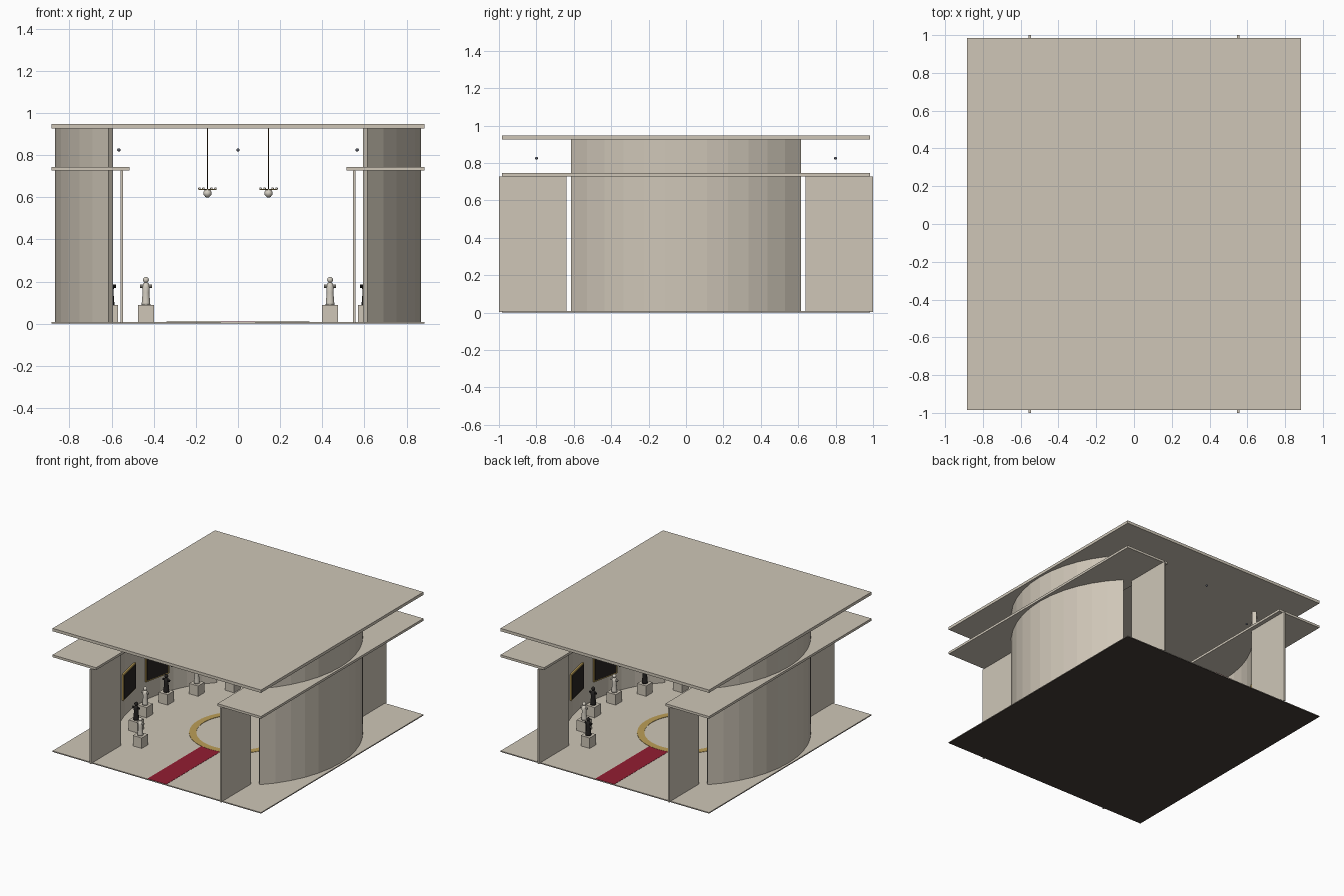
import bpy, bmesh, math
from mathutils import Matrix, Vector

if "Cube" in bpy.data.objects:
    bpy.data.objects.remove(bpy.data.objects["Cube"])


def mat(name, r, g, b):
    m = bpy.data.materials.new(name)
    m.diffuse_color = (r, g, b, 1)
    m.use_nodes = True
    m.node_tree.nodes["Principled BSDF"].inputs["Base Color"].default_value = m.diffuse_color
    return m


STONE = mat("warm stone", 0.62, 0.565, 0.475)
MARBLE = mat("pale marble", 0.66, 0.62, 0.54)
BRONZE = mat("dark bronze", 0.018, 0.016, 0.015)
BASE = mat("dark base", 0.06, 0.048, 0.04)
CANVAS = mat("dark canvas", 0.022, 0.018, 0.016)
GOLD = mat("gold", 0.5, 0.345, 0.095)
RED = mat("carpet red", 0.29, 0.012, 0.032)
CHAIN = mat("brown chain", 0.07, 0.04, 0.015)
STEEL = mat("lamp grey", 0.1, 0.11, 0.14)


def finish(name, bm, material, smooth=False):
    bmesh.ops.recalc_face_normals(bm, faces=bm.faces)
    me = bpy.data.meshes.new(name)
    bm.to_mesh(me)
    bm.free()
    me.materials.append(material)
    if smooth:
        me.polygons.foreach_set("use_smooth", [True] * len(me.polygons))
    ob = bpy.data.objects.new(name, me)
    bpy.context.collection.objects.link(ob)
    return ob


def box(name, x0, x1, y0, y1, z0, z1, material):
    bm = bmesh.new()
    m = Matrix.Translation(((x0 + x1) / 2, (y0 + y1) / 2, (z0 + z1) / 2)) \
        @ Matrix.Diagonal((abs(x1 - x0), abs(y1 - y0), z1 - z0, 1))
    bmesh.ops.create_cube(bm, size=1, matrix=m)
    return finish(name, bm, material)


def lathe(name, profile, loc, material, n=16):
    """Spin an (r, z) profile around a vertical axis."""
    bm = bmesh.new()
    vs = [bm.verts.new((loc[0] + r, loc[1], loc[2] + z)) for r, z in profile]
    es = [bm.edges.new(p) for p in zip(vs, vs[1:])]
    bmesh.ops.spin(bm, geom=vs + es, cent=loc, axis=(0, 0, 1),
                   angle=math.tau, steps=n, use_duplicate=False)
    bmesh.ops.remove_doubles(bm, verts=bm.verts, dist=1e-5)
    return finish(name, bm, material, True)


def sphere(name, loc, r, material):
    bm = bmesh.new()
    bmesh.ops.create_uvsphere(bm, u_segments=12, v_segments=8, radius=r,
                              matrix=Matrix.Translation(loc))
    return finish(name, bm, material, True)


def arc_block(name, r0, r1, z0, z1, a0, a1, n, material):
    """Sweep a rectangle around the origin."""
    bm = bmesh.new()
    closed = abs(a1 - a0 - 360) < 1e-6
    rings = []
    for i in range(n if closed else n + 1):
        a = math.radians(a0 + (a1 - a0) * i / n)
        rings.append([bm.verts.new((r * math.cos(a), r * math.sin(a), z))
                      for r, z in ((r0, z0), (r1, z0), (r1, z1), (r0, z1))])
    for i in range(n):
        p, q = rings[i], rings[(i + 1) % len(rings)]
        for k in range(4):
            bm.faces.new((p[k], p[(k + 1) % 4], q[(k + 1) % 4], q[k]))
    if not closed:
        bm.faces.new(rings[0])
        bm.faces.new(rings[-1])
    return finish(name, bm, material)


# Floor, roof and base
box("base_plate", -0.885, 0.885, -0.985, 0.985, 0, 0.003, BASE)
box("floor", -0.885, 0.885, -0.985, 0.985, 0.003, 0.008, STONE)
box("roof", -0.885, 0.885, -0.985, 0.985, 0.926, 0.948, STONE)

# Carpets and round floor inlay
for s in (-1, 1):
    box("carpet", -0.08, 0.08, s * 0.985, s * 0.325, 0.008, 0.0095, RED)
arc_block("floor_ring", 0.29, 0.34, 0.008, 0.0105, 0, 360, 48, GOLD)

# Curved walls, side canopies and wing walls
for s in (-1, 1):
    mid = 0 if s > 0 else 180
    arc_block("curved_wall", 0.838, 0.87, 0.008, 0.926, mid - 45, mid + 45, 12, STONE)
    box("canopy", s * 0.515, s * 0.885, -0.985, 0.985, 0.727, 0.745, STONE)
    for t in (-1, 1):
        box("wing_wall", s * 0.546, s * 0.559, t * 0.64, t * 1.0, 0.003, 0.727, STONE)


def statue(x, y, material):
    box("pedestal", x - 0.038, x + 0.038, y - 0.038, y + 0.038, 0.008, 0.088, STONE)
    lathe("statue_body", [(0, 0), (0.021, 0), (0.02, 0.012), (0.016, 0.06),
                          (0.018, 0.085), (0.014, 0.102), (0.006, 0.108), (0, 0.11)],
          (x, y, 0.088), material)
    sphere("statue_head", (x, y, 0.208), 0.014, material)
    # Arms spread from the shoulders
    bm = bmesh.new()
    m = Matrix.Translation((x, y, 0.178)) @ Matrix.Rotation(math.pi / 2, 4, 'Y')
    bmesh.ops.create_cone(bm, cap_ends=True, segments=10, radius1=0.008,
                          radius2=0.008, depth=0.058, matrix=m)
    finish("statue_arms", bm, material)


def painting(angle):
    a = math.radians(angle)
    for name, r, w, h, d, material in (("picture_frame", 0.826, 0.22, 0.2, 0.014, GOLD),
                                       ("picture", 0.8175, 0.2, 0.18, 0.005, CANVAS)):
        ob = box(name, -d / 2, d / 2, -w / 2, w / 2, -h / 2, h / 2, material)
        ob.data.transform(Matrix.Translation((r * math.cos(a), r * math.sin(a), 0.25))
                          @ Matrix.Rotation(a, 4, 'Z'))


# Statues alternate pale and dark along each wall, with pictures behind
for s in (-1, 1):
    for i in range(6):
        a = math.radians(-52 + 20.8 * i)
        statue(s * 0.71 * math.cos(a), 0.71 * math.sin(a), BRONZE if i % 2 else MARBLE)
    for angle in (-35, -12, 12, 35):
        painting(angle if s > 0 else 180 - angle)

# Hanging lights
for x in (-0.145, 0.145):
    lathe("light_rod", [(0, 0), (0.0025, 0), (0.0025, 0.29), (0, 0.29)], (x, 0, 0.636), CHAIN, 8)
    lathe("light_globe", [(0, -0.022), (0.01, -0.018), (0.018, -0.008), (0.02, 0),
                          (0.017, 0.01), (0.009, 0.018), (0, 0.02)], (x, 0, 0.62), MARBLE)
    for k in range(6):
        a = k * math.tau / 6
        arm = box("light_arm", 0, 0.043, -0.002, 0.002, -0.002, 0.002, GOLD)
        arm.data.transform(Matrix.Translation((x, 0, 0.638)) @ Matrix.Rotation(a, 4, 'Z'))
        sphere("light_bulb", (x + 0.038 * math.cos(a), 0.038 * math.sin(a), 0.642),
               0.006, MARBLE)

# Ring of small spot lamps
for k in range(8):
    a = k * math.tau / 8
    sphere("spot_lamp", (0.8 * math.cos(a), 0.8 * math.sin(a), 0.825), 0.008, STEEL)
